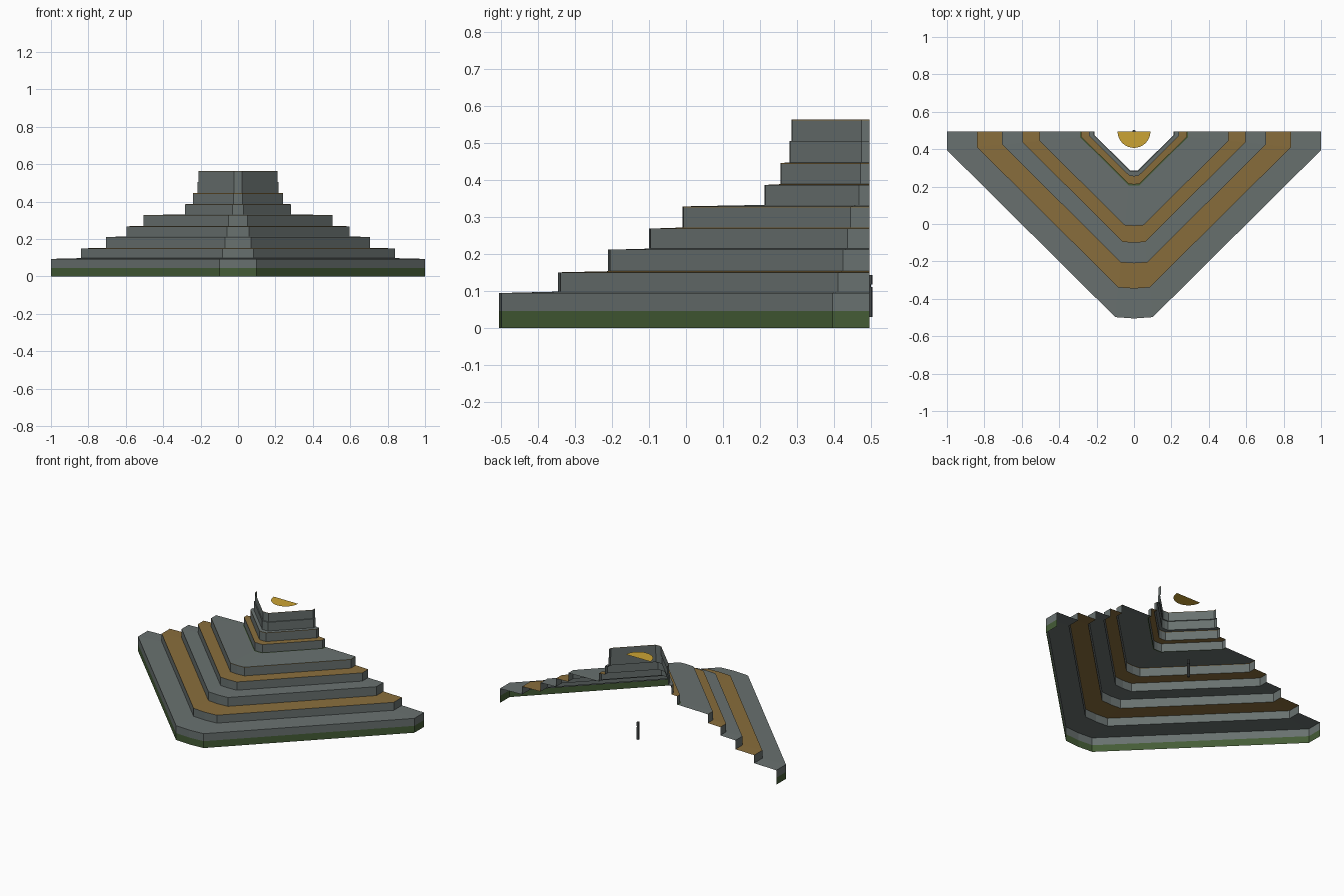
import bpy, bmesh, math

cube = bpy.data.objects.get("Cube")
if cube:
    bpy.data.objects.remove(cube)

BACK = 0.495   # y of the open back edge


def material(name, rgb):
    m = bpy.data.materials.new(name)
    m.use_nodes = True
    m.diffuse_color = (*rgb, 1)
    m.node_tree.nodes["Principled BSDF"].inputs["Base Color"].default_value = (*rgb, 1)
    return m


STONE = material("grey stone", (0.14, 0.165, 0.16))
MOSS = material("moss green", (0.058, 0.107, 0.037))
OCHRE = material("ochre tread", (0.25, 0.155, 0.045))
GOLD = material("bright gold", (0.6, 0.37, 0.035))
DARK = material("dark stone", (0.075, 0.085, 0.085))


def finish(name, bm, mats):
    mesh = bpy.data.meshes.new(name)
    bm.to_mesh(mesh)
    bm.free()
    for m in mats:
        mesh.materials.append(m)
    obj = bpy.data.objects.new(name, mesh)
    bpy.context.collection.objects.link(obj)
    return obj


# Blunt-cornered V outline, scaled about the middle of the back edge
HALF = [(1, 0), (1, -0.1), (0.1, -0.993)]
OUTLINE = [(-x, y) for x, y in HALF] + [(0, -1)] + HALF[::-1]


def terrace(name, rings, bands):
    """Join scaled outlines (size, z) with one coloured band between each pair."""
    bm = bmesh.new()
    mats = list(dict.fromkeys(bands))
    rows = [[bm.verts.new((x * s, BACK + y * s, z)) for x, y in OUTLINE] for s, z in rings]
    for low, high, mat in zip(rows, rows[1:], bands):
        for i in range(len(OUTLINE) - 1):
            face = bm.faces.new((low[i], low[i + 1], high[i + 1], high[i]))
            face.material_index = mats.index(mat)
    return finish(name, bm, mats)


# Size, foot height, wall top height and tread colour of each terrace
LEVELS = [
    (1.0, 0.0, 0.094, STONE),
    (0.84, 0.098, 0.15, OCHRE),
    (0.705, 0.153, 0.211, STONE),
    (0.595, 0.214, 0.268, OCHRE),
    (0.505, 0.271, 0.328, STONE),
    (0.283, 0.332, 0.386, OCHRE),
    (0.24, 0.388, 0.445, STONE),
    (0.216, 0.447, 0.504, STONE),
    (0.21, 0.505, 0.563, None),
]
TRIMMED = (4, 6, 8)   # walls finished with a thin ochre lip
for i, (size, foot, top, tread) in enumerate(LEVELS):
    rings, bands = [(size, foot)], []
    if i == 0:        # mossy foot of the lowest wall
        rings.append((size, 0.045))
        bands.append(MOSS)
    if i in TRIMMED:
        rings.append((size, top - 0.003))
        bands.append(STONE)
    rings.append((size, top))
    bands.append(OCHRE if i in TRIMMED else STONE)
    if tread:
        inner, rise = LEVELS[i + 1][:2]
        if i == 4:    # mossy seam at the foot of the upper tower
            rings.append((inner + 0.007, rise))
            bands.append(tread)
            tread = MOSS
        rings.append((inner, rise))
        bands.append(tread)
    terrace(f"terrace_{i + 1}", rings, bands)

# Half disc lying level with the summit
bm = bmesh.new()
arc = [math.pi + math.pi * k / 16 for k in range(17)]
bm.faces.new([bm.verts.new((0.088 * math.cos(a), BACK + 0.088 * math.sin(a), 0.561)) for a in arc])
finish("summit_half_disc", bm, [GOLD])

# Small standing post at the back: shaft, neck and cap
bm = bmesh.new()
for low, high, radius in [(0.03, 0.11, 0.009), (0.11, 0.117, 0.005), (0.117, 0.143, 0.009)]:
    made = bmesh.ops.create_cone(bm, cap_ends=True, segments=8, radius1=radius,
                                 radius2=radius, depth=high - low)
    bmesh.ops.translate(bm, verts=made["verts"], vec=(0, BACK, (low + high) / 2))
finish("back_post", bm, [DARK])
